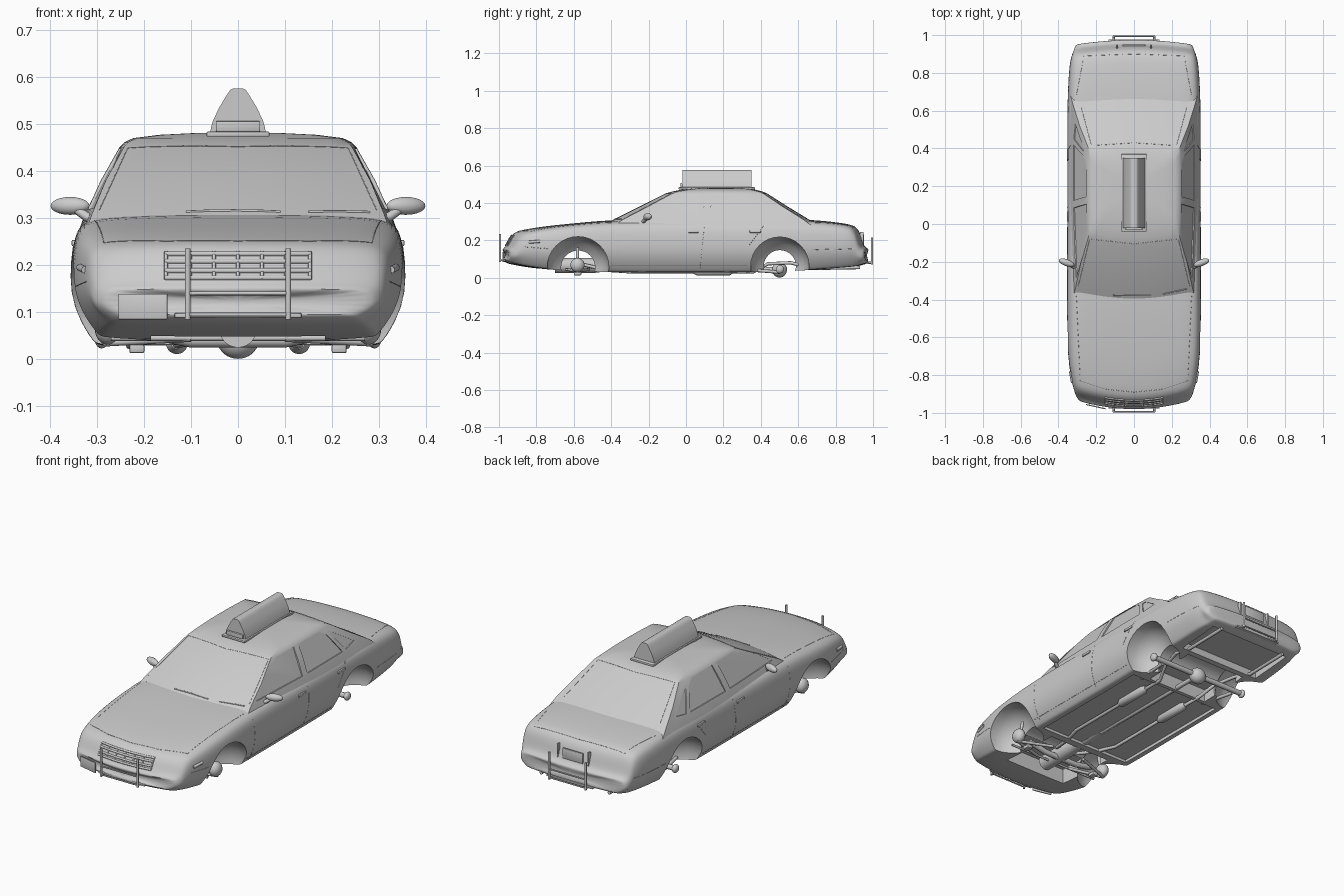
import bpy, bmesh, math
from mathutils import Vector
from mathutils.bvhtree import BVHTree

cube = bpy.data.objects.get("Cube")
if cube:
    bpy.data.objects.remove(cube, do_unlink=True)

paint = bpy.data.materials.new("plain grey")
paint.use_nodes = True
paint.diffuse_color = (0.6, 0.6, 0.6, 1)
paint.node_tree.nodes["Principled BSDF"].inputs["Base Color"].default_value = (0.6, 0.6, 0.6, 1)


def add(name, bm):
    bmesh.ops.recalc_face_normals(bm, faces=bm.faces)
    mesh = bpy.data.meshes.new(name)
    bm.to_mesh(mesh)
    bm.free()
    mesh.materials.append(paint)
    ob = bpy.data.objects.new(name, mesh)
    bpy.context.collection.objects.link(ob)
    return ob


def loft(name, rings):
    bm = bmesh.new()
    loops = [[bm.verts.new(p) for p in ring] for ring in rings]
    for a, b in zip(loops, loops[1:]):
        for i in range(len(a)):
            j = (i + 1) % len(a)
            bm.faces.new((a[i], a[j], b[j], b[i]))
    bm.faces.new(loops[0])
    bm.faces.new(loops[-1])
    return add(name, bm)


def box(name, lo, hi, bevel=0):
    bm = bmesh.new()
    bmesh.ops.create_cube(bm, size=1)
    for v in bm.verts:
        v.co = [(l + h) / 2 + c * (h - l) for l, h, c in zip(lo, hi, v.co)]
    if bevel:
        bmesh.ops.bevel(bm, geom=bm.edges[:], offset=bevel, segments=2, affect='EDGES', profile=0.5)
    return add(name, bm)


def ball(name, centre, size):
    bm = bmesh.new()
    bmesh.ops.create_uvsphere(bm, u_segments=20, v_segments=12, radius=1)
    for v in bm.verts:
        v.co = [c + s * p for c, s, p in zip(centre, size, v.co)]
    return add(name, bm)


def disc(centre, axis, radius, count=32):
    turn = Vector((0, 0, 1)).rotation_difference(Vector(axis))
    return [Vector(centre) + turn @ Vector((radius * math.cos(a), radius * math.sin(a), 0))
            for a in (2 * math.pi * i / count for i in range(count))]


def tube(name, pts, radius):
    curve = bpy.data.curves.new(name, 'CURVE')
    curve.dimensions = '3D'
    curve.bevel_depth, curve.bevel_resolution, curve.use_fill_caps = radius, 2, True
    line = curve.splines.new('POLY')
    line.points.add(len(pts) - 1)
    for p, co in zip(line.points, pts):
        p.co = (*co, 1)
    line.use_smooth = True
    curve.materials.append(paint)
    ob = bpy.data.objects.new(name, curve)
    bpy.context.collection.objects.link(ob)
    return ob


def bake(ob, cutters):
    for c in cutters:
        mod = ob.modifiers.new("cut", 'BOOLEAN')
        mod.operation, mod.solver, mod.object = 'DIFFERENCE', 'EXACT', c
    graph = bpy.context.evaluated_depsgraph_get()
    mesh = bpy.data.meshes.new_from_object(ob.evaluated_get(graph))
    ob.modifiers.clear()
    ob.data = mesh
    for c in cutters:
        bpy.data.objects.remove(c, do_unlink=True)
    bm = bmesh.new()
    bm.from_mesh(mesh)
    tree = BVHTree.FromBMesh(bm)
    bm.free()
    return tree


def seam(name, tree, pts, ray, radius=0.001):
    """Thin line laid on a surface by casting points along a ray."""
    ray, hits = Vector(ray), []
    for a, b in zip(pts, pts[1:]):
        for i in range(9):
            p = Vector(a).lerp(Vector(b), i / 8)
            hit = tree.ray_cast(p - ray * 2, ray)[0]
            if hit:
                hits.append(hit)
    if len(hits) > 1:
        tube(name, hits, radius)


# Lower body: cross-sections of y, half width, top, bottom and bow
stations = [
    (-.985, .26, .145, .10, .06), (-.98, .29, .155, .09, .065), (-.965, .305, .17, .08, .07),
    (-.945, .312, .215, .073, .07), (-.92, .32, .243, .068, .07), (-.88, .328, .256, .06, .065),
    (-.75, .345, .277, .043, .03), (-.58, .352, .293, .036, 0), (-.38, .352, .312, .028, 0),
    (0, .35, .312, .028, 0), (.4, .35, .312, .028, 0), (.65, .35, .314, .04, 0),
    (.85, .34, .292, .055, -.01), (.91, .328, .277, .06, -.025), (.935, .32, .235, .065, -.03),
    (.95, .314, .17, .07, -.03), (.97, .307, .158, .075, -.03), (.98, .287, .15, .09, -.03)]
shape = [(0, 0), (.5, 0), (.84, 0), (.87, .02), (.96, .2), (1.01, .4), (1.01, .62), (.99, .84),
         (.92, .96), (.7, .985), (.35, 1), (0, 1)]
outline = shape + [(-x, z) for x, z in shape[-2:0:-1]]
body = loft("body_shell", [[(w * x, y + bow * (w * x / .35) ** 2, zb + (zt - zb) * f)
                            for x, f in outline] for y, w, zt, zb, bow in stations])
body.modifiers.new("smooth", 'SUBSURF').levels = 2

# Domed wheel wells joined by a low tunnel, and underside hollows
cutters = []
for y, z, r in ((-.577, .055, .165), (.502, .062, .156)):
    half = ((.45, 1), (.3, 1), (.26, .93), (.22, .78), (.19, .55))
    rims = [(-x, k) for x, k in half] + [(x, k) for x, k in reversed(half)]
    cutters.append(loft("wells", [disc((x, y, z), (1, 0, 0), r * k) for x, k in rims]))
for w, y0, y1, z in ((.185, -.78, -.43, .13), (.27, -.39, .32, .045), (.18, .34, .64, .1), (.24, .67, .91, .08)):
    cutters.append(box("hollow", (-w, y0, -.1), (w, y1, z)))
body_tree = bake(body, cutters)


# Cabin: stacked outlines from belt to roof, slightly wider at the back
def cabin_ring(z, front, back, w, flare, bow):
    ts = [i / 6 for i in range(-6, 7)]
    wide = w + flare
    ring = [(w * t, front + bow * t * t, z) for t in ts]
    a, b = front + bow, back - bow * .6
    side = [(w + flare * (t + 1) / 2 + .008 * (1 - t * t), a + (b - a) * (t + 1) / 2, z) for t in ts[1:-1]]
    ring += side + [(-wide * t, back - bow * .6 * t * t, z) for t in ts]
    return ring + [(-x, y, zz) for x, y, zz in reversed(side)]


cabin = loft("cabin", [cabin_ring(*r) for r in (
    (.26, -.47, .73, .328, .012, .06), (.31, -.39, .66, .31, .012, .05), (.38, -.25, .545, .281, .006, .045),
    (.45, -.11, .435, .243, .003, .035), (.461, -.075, .41, .234, 0, .035), (.47, -.03, .375, .215, 0, .035),
    (.477, .03, .33, .16, 0, .03), (.481, .1, .27, .08, 0, .02))])

# Recessed side windows
windows = [[(-.285, .322), (-.12, .43), (-.04, .446), (.105, .448), (.085, .318)],
           [(.125, .318), (.145, .448), (.31, .445), (.36, .42), (.42, .32)],
           [(.385, .418), (.41, .415), (.53, .335), (.45, .322)]]


def side_x(y, z):
    u = (y - .15) / .46
    x = .324 - .51 * (z - .31) + .004 * (1 - abs(z - .38) / .07)
    return x - .008 * u * u + .006 * u * (.46 - z) / .15


panes = []
for s in (1, -1):
    for win in windows:
        panes.append(loft("pane", [[(s * (side_x(y, z) + d), y, z) for y, z in win] for d in (-.005, .05)]))
cabin_tree = bake(cabin, panes)

# Panel seams, side lamps, handles, mirrors
for s in (1, -1):
    inward, down = (-s, 0, 0), (0, 0, -1)
    for path in ([(-.365, .3), (-.365, .05)], [(.1, .3), (.075, .05)], [(.43, .3), (.38, .23), (.335, .17)]):
        seam("door_seam", body_tree, [(0, y, z) for y, z in path], inward)
    seam("sill_line", body_tree, [(0, -.4, .065), (0, .33, .065)], inward)
    seam("front_bumper_seam", body_tree, [(0, -.86, .165), (0, -.73, .155)], inward)
    seam("rear_bumper_seam", body_tree, [(0, .9, .155), (0, .67, .15)], inward)
    seam("hood_seam", body_tree, [(s * .305, -.38, 0), (s * .285, -.83, 0), (s * .15, -.875, 0), (0, -.89, 0)], down)
    seam("trunk_seam", body_tree, [(s * .305, .68, 0), (s * .265, .89, 0), (0, .9, 0)], down)
    seam("windshield_seam", cabin_tree, [(s * .295, -.33, 0), (s * .235, -.08, 0), (0, -.105, 0)], down)
    seam("rear_glass_seam", cabin_tree, [(s * .28, .62, 0), (s * .225, .415, 0), (0, .43, 0)], down)
    seam("side_lamp", body_tree, [(0, -.84, .19), (0, -.78, .195)], inward, .008)
    for y in (.04, .37):
        box("door_handle", (s * .348 - .006, y - .03, .24), (s * .348 + .006, y + .03, .254), .004)
    mirror = ball("mirror", (0, 0, 0), (.044, .018, .019))
    mirror.location = (s * .357, -.205, .326)
    mirror.rotation_euler.z = s * .35
    tube("mirror_stalk", [(s * .3, -.235, .295), (s * .322, -.225, .303), (s * .345, -.212, .32)], .01)

# Wipers
for x0, x1 in ((-.11, .09), (.15, .28)):
    seam("wiper", cabin_tree, [(x0, -.383 + .5 * x0 * x0, 0), (x1, -.383 + .5 * x1 * x1, 0)], (0, 0, -1), .003)

# Roof sign on its base plate
box("sign_base", (-.067, -.04, .473), (.067, .37, .484), .003)
profile = [(.06, .48), (.054, .505), (.04, .535), (.025, .56), (.017, .572), (.012, .575)]
profile += [(-x, z) for x, z in reversed(profile)]
loft("roof_sign", [[(x, y, z) for x, z in profile] for y in (-.02, .35)])
box("sign_panel", (-.047, -.03, .484), (.047, -.018, .506), .002)

# Grille, plates and tail panel
for z in (.173, .188, .208, .224):
    seam("grille_bar", body_tree, [(-.155, 0, z), (.155, 0, z)], (0, 1, 0), .0055)
for i in range(7):
    x = (i - 3) * .051
    seam("grille_post", body_tree, [(x, 0, .17), (x, 0, .228)], (0, 1, 0), .004)
front_plate = box("front_plate", (-.053, -.003, -.027), (.053, .003, .027), .001)
front_plate.location = (-.202, -.967, .112)
front_plate.rotation_euler.z = -.22
box("rear_plate", (-.06, .942, .178), (.06, .951, .232), .002)
for s in (1, -1):
    box("tail_trim", (s * .09 - .004, .93, .17), (s * .09 + .004, .95, .245), .002)

# Push bars front and rear
for end, bottom, top in ((-1, .085, .235), (1, .07, .215)):
    y = end * .994
    for s in (1, -1):
        x = s * .107
        tube("push_bar_post", [(x, y, bottom), (x, y, top)], .006)
        tube("push_bar_mount", [(x, y, bottom + .01), (x, end * .94, bottom + .01)], .006)
    for z in (bottom + .01, bottom + .055):
        tube("push_bar_rail", [(-.107, y, z), (.107, y, z)], .004)
    box("push_bar_beam", (-.135, end * .965 - .012, bottom + .003), (.135, end * .965 + .012, bottom + .013), .002)

# Driveline
loft("gearbox", [disc((0, y, .065), (0, 1, 0), r) for y, r in ((-.7, .04), (-.5, .04), (-.42, .03), (-.25, .02))])
tube("drive_shaft", [(0, -.26, .05), (0, .5, .045)], .012)
tube("rear_axle", [(-.29, .502, .045), (.29, .502, .045)], .014)
ball("differential", (0, .5, .043), (.045, .04, .042))
tube("front_crossmember", [(-.2, -.58, .06), (-.1, -.58, .04), (.1, -.58, .04), (.2, -.58, .06)], .015)
tube("steering_rod", [(-.27, -.64, .045), (.27, -.64, .045)], .006)

# Exhaust and suspension, both sides
for s in (1, -1):
    tube("exhaust_pipe", [(s * x, y, z) for x, y, z in (
        (.05, -.55, .07), (.09, -.42, .04), (.13, -.3, .032), (.13, .36, .032), (.16, .44, .075),
        (.19, .56, .08), (.2, .68, .05), (.2, .93, .055))], .009)
    loft("muffler", [disc((s * .13, y, .034), (0, 1, 0), r, 20)
                     for y, r in ((.04, .012), (.06, .023), (.23, .023), (.25, .012))])
    for y in (-.64, -.52):
        tube("lower_arm", [(s * .1, y, .045), (s * .285, -.58, .035)], .008)
    ball("front_hub", (s * .275, -.58, .068), (.03, .038, .038))
    tube("front_strut", [(s * .27, -.58, .04), (s * .25, -.58, .16)], .008)
    box("front_foot", (s * .215 - .016, -.6, .013), (s * .215 + .016, -.56, .032), .004)
    ball("rear_hub", (s * .29, .502, .045), (.015, .022, .022))
    tube("trailing_arm", [(s * .2, .3, .045), (s * .23, .5, .03)], .009)

# Shading
bpy.ops.object.select_all(action='DESELECT')
for ob in bpy.context.collection.objects:
    if ob.type == 'MESH' and ob.data.materials and ob.data.materials[0] == paint:
        ob.select_set(True)
        bpy.context.view_layer.objects.active = ob
bpy.ops.object.shade_smooth_by_angle(angle=math.radians(32))
